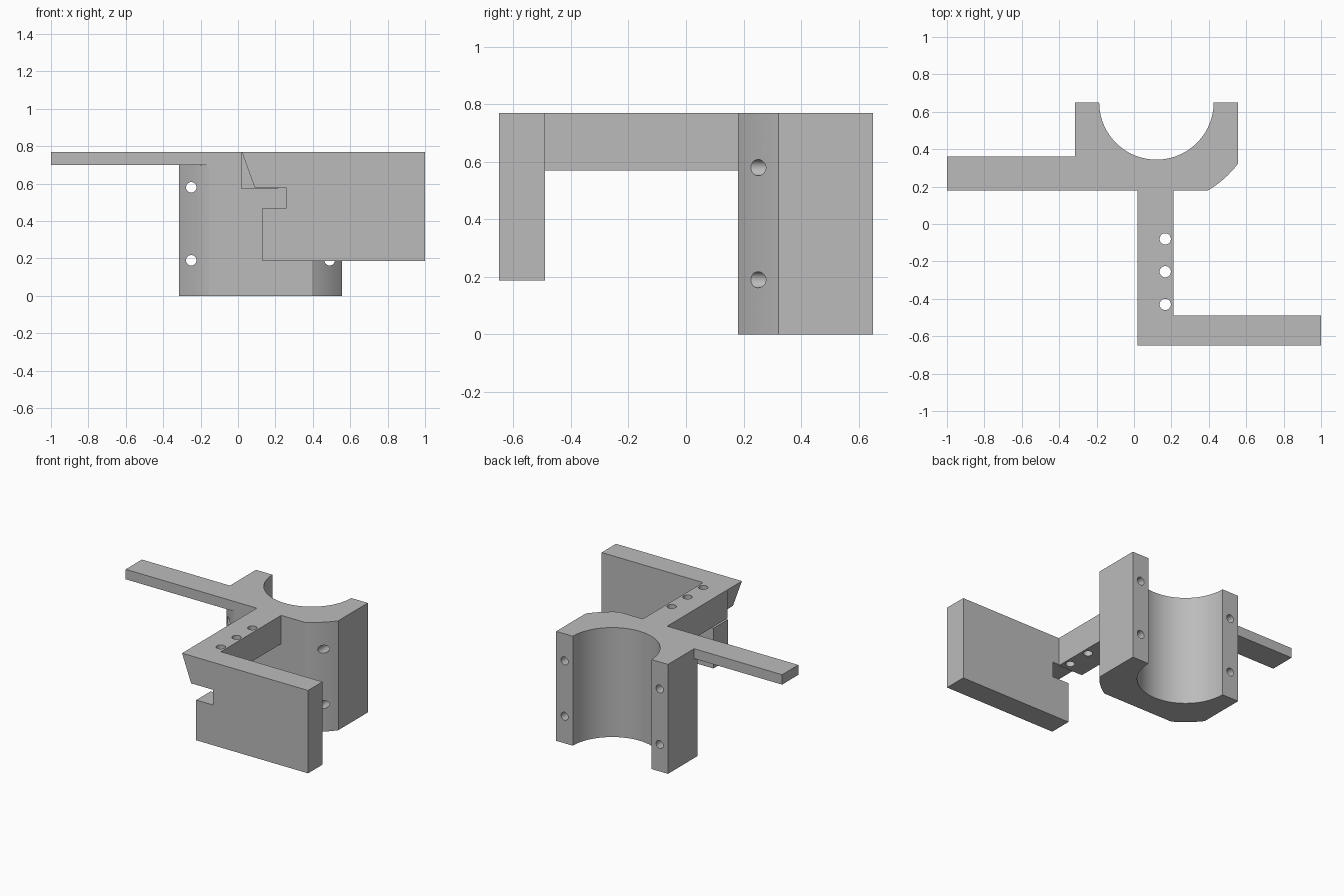
import bpy
import bmesh
import math
from mathutils import Matrix, Vector

if "Cube" in bpy.data.objects:
    bpy.data.objects.remove(bpy.data.objects["Cube"], do_unlink=True)

grey = bpy.data.materials.new("plain grey")
grey.use_nodes = True
colour = (0.5, 0.5, 0.5, 1)
grey.diffuse_color = colour
grey.node_tree.nodes["Principled BSDF"].inputs["Base Color"].default_value = colour

TOP = 0.77
CX, BACK = 0.12, 0.65          # clamp axis
BORE, OUTER, HALF = 0.306, 0.545, 0.435
FRONT = 0.18


def prism(name, points, depth):
    """Extrude a closed outline of 3D points along a depth vector."""
    bm = bmesh.new()
    face = bm.faces.new([bm.verts.new(p) for p in points])
    ext = bmesh.ops.extrude_face_region(bm, geom=[face])
    moved = [v for v in ext["geom"] if isinstance(v, bmesh.types.BMVert)]
    bmesh.ops.translate(bm, verts=moved, vec=Vector(depth))
    bmesh.ops.recalc_face_normals(bm, faces=bm.faces)
    return finish(name, bm)


def finish(name, bm):
    mesh = bpy.data.meshes.new(name)
    bm.to_mesh(mesh)
    bm.free()
    mesh.materials.append(grey)
    obj = bpy.data.objects.new(name, mesh)
    bpy.context.collection.objects.link(obj)
    return obj


def plan(name, outline, low):
    return prism(name, [(x, y, low) for x, y in outline], (0, 0, TOP - low))


def box(x0, x1, y0, y1):
    return [(x0, y0), (x1, y0), (x1, y1), (x0, y1)]


def drill(centre, radius, length, along_y=False):
    bm = bmesh.new()
    turn = Matrix.Rotation(math.pi / 2, 4, "X") if along_y else Matrix()
    bmesh.ops.create_cone(bm, cap_ends=True, segments=32, radius1=radius,
                          radius2=radius, depth=length,
                          matrix=Matrix.Translation(centre) @ turn)
    obj = finish("hole_cutter", bm)
    obj.hide_render = True
    return obj


def combine(target, other, operation):
    mod = target.modifiers.new("combine", "BOOLEAN")
    mod.operation = operation
    mod.solver = "EXACT"
    mod.object = other
    bpy.context.view_layer.objects.active = target
    bpy.ops.object.modifier_apply(modifier=mod.name)
    bpy.data.objects.remove(other, do_unlink=True)


def arc(radius, start, end, steps):
    angles = [start + (end - start) * i / steps for i in range(steps + 1)]
    return [(CX + radius * math.cos(a), BACK + radius * math.sin(a)) for a in angles]


# Half-round clamp with rounded front corners
steep = math.asin((BACK - FRONT) / OUTER)
shallow = math.acos(HALF / OUTER)
outline = [(CX - HALF, BACK)]
outline += arc(OUTER, math.pi + shallow, math.pi + steep, 8)
outline += arc(OUTER, -steep, -shallow, 8)
outline += [(CX + HALF, BACK)]
outline += arc(BORE, 0, -math.pi, 48)
bracket = plan("clamp_bracket", outline, 0)

# Side arm and connecting stem
combine(bracket, plan("side_arm", box(-1, -0.1, FRONT, 0.36), 0.70), "UNION")
combine(bracket, plan("stem", box(0.02, 0.21, -0.49, 0.25), 0.57), "UNION")

# Front plate with slanted corner and notch
profile = [(0.02, TOP), (0.09, 0.577), (0.26, 0.577), (0.26, 0.47),
           (0.13, 0.47), (0.13, 0.187), (1, 0.187), (1, TOP)]
plate = prism("front_plate", [(x, -BACK, z) for x, z in profile], (0, 0.16, 0))
combine(bracket, plate, "UNION")

# Screw holes through the clamp flanges and the stem
for x in (CX - 0.37, CX + 0.37):
    for z in (0.19, 0.58):
        combine(bracket, drill((x, 0.45, z), 0.028, 0.8, True), "DIFFERENCE")
for y in (-0.08, -0.255, -0.43):
    combine(bracket, drill((0.167, y, 0.67), 0.03, 0.5), "DIFFERENCE")

bpy.ops.object.select_all(action="DESELECT")
bracket.select_set(True)
bpy.context.view_layer.objects.active = bracket
bpy.ops.object.shade_smooth_by_angle(angle=math.radians(25))
